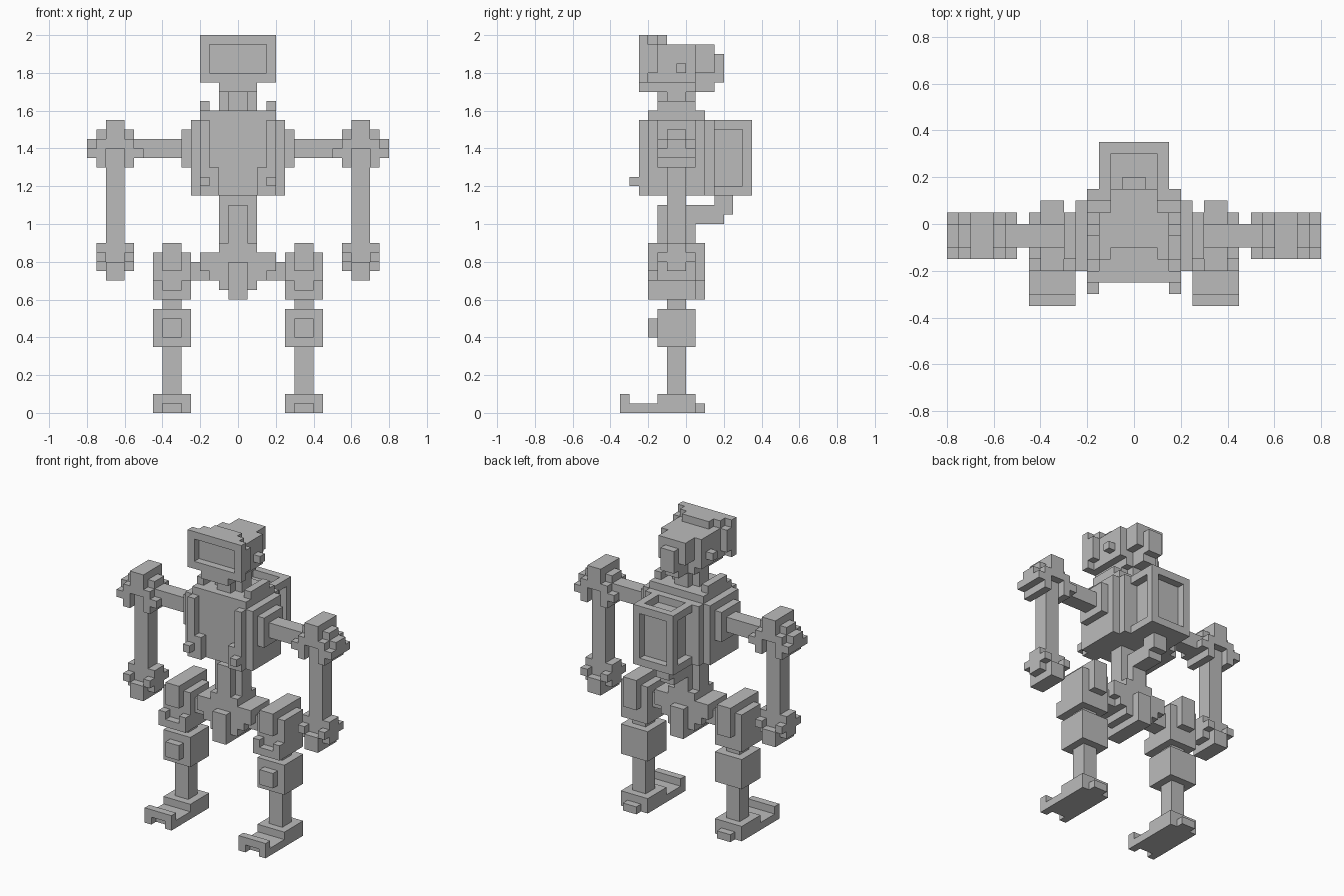
import bpy, bmesh, math

if "Cube" in bpy.data.objects:
    bpy.data.objects.remove(bpy.data.objects["Cube"])

U = 0.05  # block size
grey = bpy.data.materials.new("grey")
grey.diffuse_color = (0.5, 0.5, 0.5, 1)
grey.use_nodes = True
grey.node_tree.nodes["Principled BSDF"].inputs["Base Color"].default_value = grey.diffuse_color


def cells(b):
    x0, x1, y0, y1, z0, z1 = b
    return {(x, y, z) for x in range(x0, x1) for y in range(y0, y1) for z in range(z0, z1)}


def sym(w, y0, y1, z0, z1):
    """Box centred on x = 0 with half width w."""
    return (-w, w, y0, y1, z0, z1)


def mirror(boxes):
    return [(-b[1], -b[0], *b[2:]) for b in boxes]


def blocks(name, boxes, cuts=()):
    """Join boxes on the block grid, carve cuts, keep only the outer skin."""
    solid = set()
    for b in boxes:
        solid |= cells(b)
    for b in cuts:
        solid -= cells(b)
    bm = bmesh.new()
    verts = {}

    def vert(p):
        if p not in verts:
            verts[p] = bm.verts.new([c * U for c in p])
        return verts[p]

    for c in sorted(solid):
        for a in range(3):
            for s in (0, 1):
                n = list(c)
                n[a] += 2 * s - 1
                if tuple(n) in solid:
                    continue
                quad = []
                for i, j in ((0, 0), (1, 0), (1, 1), (0, 1)):
                    p = list(c)
                    p[a] += s
                    p[(a + 1) % 3] += i
                    p[(a + 2) % 3] += j
                    quad.append(vert(tuple(p)))
                bm.faces.new(quad if s else quad[::-1])
    bmesh.ops.dissolve_limit(bm, angle_limit=math.radians(1), verts=bm.verts, edges=bm.edges)
    me = bpy.data.meshes.new(name)
    bm.to_mesh(me)
    bm.free()
    me.materials.append(grey)
    bpy.context.collection.objects.link(bpy.data.objects.new(name, me))


def pair(name, boxes, cuts=()):
    blocks("left_" + name, boxes, cuts)
    blocks("right_" + name, mirror(boxes), mirror(cuts))


# Head: recessed screen in front, stepped casing behind, ear knobs
blocks("head", [
    sym(4, -5, -4, 35, 40), sym(4, -4, -3, 36, 39), sym(3, -4, -3, 35, 40),
    sym(2, -3, -2, 35, 40), sym(3, -3, 1, 35, 39), sym(2, 1, 3, 36, 39),
    sym(1, 1, 4, 35, 38), sym(2, -5, 1, 34, 35), sym(1, 1, 3, 34, 35),
    (3, 4, -1, 0, 36, 37), (-4, -3, -1, 0, 36, 37),
], [sym(3, -5, -4, 36, 39)])

# Neck and waist: cross-shaped columns
blocks("neck", [sym(2, -2, 0, 32, 34), sym(1, -3, 1, 32, 34)])
blocks("waist", [sym(2, -2, 0, 18, 23), sym(1, -3, 1, 18, 22)])

# Torso with layered sides, front rails and shoulder strips
side = [(3, 4, -5, -4, 23, 31), (2, 4, -5, -4, 23, 26), (3, 4, -6, -5, 24, 25),
        (3, 4, -3, 1, 32, 33), (4, 5, -4, 2, 23, 31), (5, 6, -3, 1, 26, 30)]
blocks("torso", [sym(4, -4, 2, 23, 32), sym(4, 2, 3, 23, 31)] + side + mirror(side))

# Backpack with recessed panels, and hose below it
blocks("backpack", [sym(3, 3, 7, 23, 31)], [
    sym(2, 6, 7, 24, 30), sym(2, 3, 6, 30, 31),
    (2, 3, 3, 6, 24, 30), (-3, -2, 3, 6, 24, 30)])
blocks("hose", [sym(1, 1, 4, 20, 22), sym(1, 3, 5, 21, 23)])

# Pelvis
blocks("pelvis", [
    sym(5, -2, 0, 14, 16), sym(4, -3, 1, 15, 17), sym(3, -3, 1, 14, 17),
    sym(2, -3, 1, 13, 18), sym(1, -4, 2, 12, 16)])

# Arms
pair("upper_arm", [(6, 10, -2, 0, 27, 29)])
pair("elbow", [
    (10, 16, -3, 1, 27, 28), (10, 16, -2, 0, 27, 29), (11, 15, -2, 0, 26, 30),
    (11, 15, -3, 1, 26, 29), (12, 14, -3, 1, 28, 31),
], [(12, 14, -3, -2, 26, 28), (12, 14, 0, 1, 26, 28)])
pair("forearm", [(12, 14, -2, 0, 18, 26)])
pair("hand", [
    (11, 15, -2, 0, 15, 18), (11, 12, -3, 1, 16, 17), (14, 15, -3, 1, 16, 17),
    (12, 14, -3, 1, 14, 16)])

# Legs
pair("thigh", [
    (5, 9, -3, 1, 12, 17), (6, 8, -4, -3, 15, 18), (6, 8, -3, 1, 17, 18),
    (6, 8, 1, 2, 14, 18), (5, 9, -4, -3, 12, 14),
], [(6, 8, -4, -3, 13, 14)])
pair("shin", [(6, 8, -2, 0, 11, 12), (6, 8, -2, 0, 2, 7)])
pair("knee", [(5, 9, -3, 1, 7, 11), (6, 8, -4, -3, 8, 10)])
pair("foot", [
    (5, 9, -3, 1, 0, 2), (5, 9, -7, -3, 0, 1), (5, 9, -7, -6, 1, 2),
    (6, 8, 1, 2, 0, 1),
], [(6, 8, -7, -6, 0, 1)])
